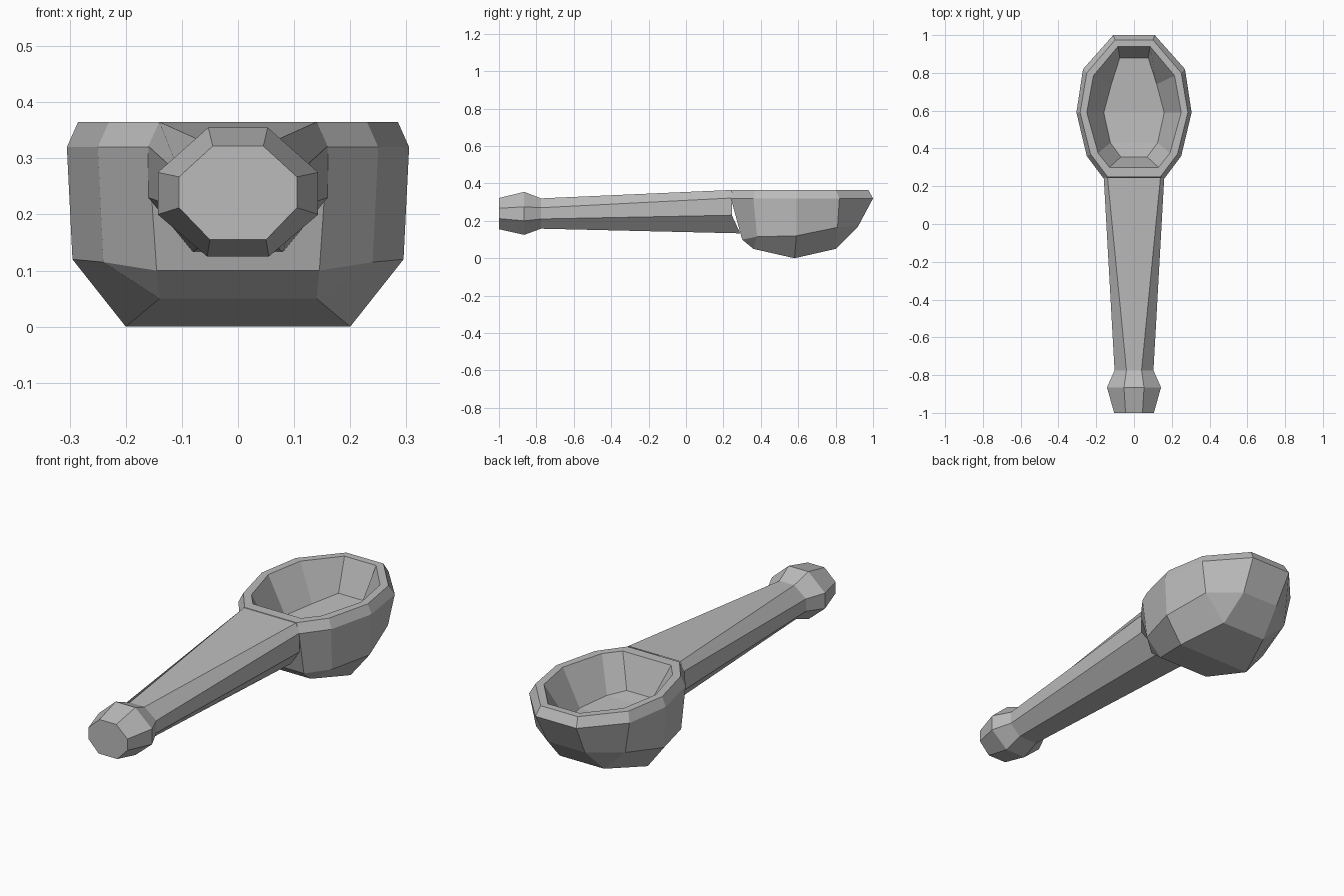
import bpy
import bmesh

default_cube = bpy.data.objects.get("Cube")
if default_cube:
    bpy.data.objects.remove(default_cube, do_unlink=True)


def make_material(name, colour):
    material = bpy.data.materials.new(name)
    material.use_nodes = True
    material.diffuse_color = colour
    material.node_tree.nodes["Principled BSDF"].inputs["Base Color"].default_value = colour
    return material


def mirrored_ring(half):
    """Close a half outline by mirroring it across x = 0."""
    return half + [(-x, y, z) for x, y, z in reversed(half)]


def bridge_rings(bm, lower, upper):
    count = len(lower)
    for i in range(count):
        j = (i + 1) % count
        bm.faces.new((lower[i], lower[j], upper[j], upper[i]))


def strip_cap(bm, ring):
    """Fill a ring with crosswise strips between mirrored points."""
    count = len(ring)
    for i in range(count // 2 - 1):
        bm.faces.new((ring[i], ring[i + 1], ring[count - 2 - i], ring[count - 1 - i]))


def loft(name, halves, material, cap_start=True, cap_end=True):
    bm = bmesh.new()
    rings = [[bm.verts.new(point) for point in mirrored_ring(half)] for half in halves]
    for lower, upper in zip(rings, rings[1:]):
        bridge_rings(bm, lower, upper)
    if cap_start:
        strip_cap(bm, rings[0])
    if cap_end:
        strip_cap(bm, rings[-1])
    # Collapse the doubled corners into triangles, then face outwards
    bmesh.ops.remove_doubles(bm, verts=bm.verts[:], dist=0.0005)
    bmesh.ops.recalc_face_normals(bm, faces=bm.faces[:])
    mesh = bpy.data.meshes.new(name)
    bm.to_mesh(mesh)
    bm.free()
    mesh.materials.append(material)
    part = bpy.data.objects.new(name, mesh)
    bpy.context.collection.objects.link(part)
    return part


def level(outline, height):
    return [(x, y, height) for x, y in outline]


metal = make_material("plain grey", (0.5, 0.5, 0.5, 1.0))

# Bowl: half outlines run from the back tip to the handle side
back_bottom = (0.12, 0.8, 0.05)
front_bottom = (0.14, 0.36, 0.05)
underside = [back_bottom, back_bottom, (0.2, 0.58, 0), front_bottom, front_bottom]
belly = [(0.1, 0.92, 0.17), (0.24, 0.81, 0.165), (0.295, 0.59, 0.12),
         (0.24, 0.38, 0.115), (0.145, 0.3, 0.1)]
rim_side = [(0.11, 1), (0.27, 0.82), (0.305, 0.59), (0.25, 0.36), (0.16, 0.24)]
rim_outer = [(0.1, 0.975), (0.25, 0.8), (0.285, 0.59), (0.23, 0.37), (0.14, 0.25)]
rim_inner = [(0.085, 0.94), (0.215, 0.785), (0.25, 0.59), (0.19, 0.375), (0.13, 0.3)]
floor = [(0.075, 0.88, 0.21), (0.12, 0.74, 0.2), (0.16, 0.59, 0.19),
         (0.125, 0.43, 0.2), (0.07, 0.355, 0.21)]
loft("spoon_bowl", [underside, belly, level(rim_side, 0.32), level(rim_outer, 0.365),
                    level(rim_inner, 0.365), floor], metal)


# Handle: octagonal sections from the end knob to the bowl
def section(y, top, flat, width, upper, lower, bottom, base, lean=0):
    return [(flat, y, top), (width, y, upper), (width, y, lower), (base, y + lean, bottom)]


loft("spoon_handle", [
    section(-1, 0.322, 0.045, 0.105, 0.267, 0.212, 0.155, 0.05),
    section(-0.865, 0.355, 0.053, 0.143, 0.275, 0.2, 0.125, 0.055),
    section(-0.775, 0.32, 0.04, 0.103, 0.27, 0.21, 0.158, 0.05),
    section(0.245, 0.365, 0.14, 0.16, 0.322, 0.23, 0.133, 0.08, lean=0.045),
], metal, cap_end=False)
